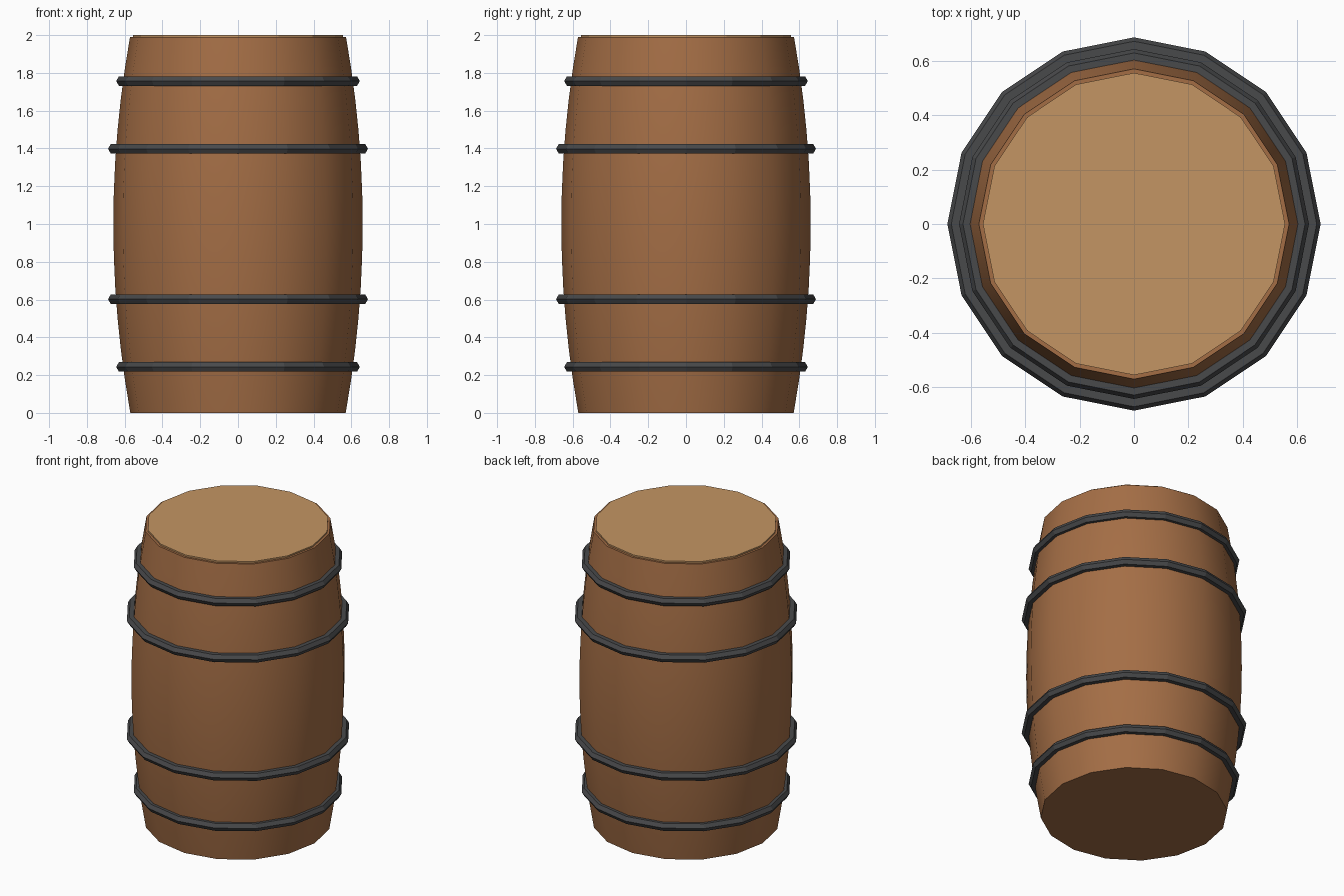
import bpy
import bmesh
from math import radians, cos, sin, pi

SIDES = 16

default_cube = bpy.data.objects.get("Cube")
if default_cube:
    bpy.data.objects.remove(default_cube, do_unlink=True)


def make_material(name, rgb):
    mat = bpy.data.materials.new(name)
    mat.use_nodes = True
    colour = (*rgb, 1.0)
    mat.diffuse_color = colour
    mat.node_tree.nodes["Principled BSDF"].inputs["Base Color"].default_value = colour
    return mat


def lathe(name, profile, mat, closed=False, smooth=False):
    """Spin (radius, height) points round z; open profiles get end caps."""
    bm = bmesh.new()
    rings = []
    for r, z in profile:
        angles = [2 * pi * i / SIDES for i in range(SIDES)]
        rings.append([bm.verts.new((r * cos(a), r * sin(a), z)) for a in angles])
    pairs = list(zip(rings, rings[1:]))
    if closed:
        pairs.append((rings[-1], rings[0]))
    else:
        bm.faces.new(rings[0][::-1])
        bm.faces.new(rings[-1])
    for low, high in pairs:
        for i in range(SIDES):
            j = (i + 1) % SIDES
            bm.faces.new((low[i], low[j], high[j], high[i]))
    bmesh.ops.recalc_face_normals(bm, faces=bm.faces)
    mesh = bpy.data.meshes.new(name)
    bm.to_mesh(mesh)
    bm.free()
    mesh.materials.append(mat)
    obj = bpy.data.objects.new(name, mesh)
    bpy.context.collection.objects.link(obj)
    if smooth:
        bpy.ops.object.select_all(action="DESELECT")
        obj.select_set(True)
        bpy.context.view_layer.objects.active = obj
        bpy.ops.object.shade_smooth_by_angle(angle=radians(35))
    return obj


wood = make_material("barrel wood", (0.37, 0.155, 0.06))
pale_wood = make_material("pale lid wood", (0.55, 0.30, 0.125))
iron = make_material("dark iron", (0.065, 0.067, 0.07))

# Bulging body
STEPS = 12
BODY_TOP = 1.99
heights = [BODY_TOP * i / STEPS for i in range(STEPS + 1)]
body_profile = [(0.57 + 0.09 * (1 - (z - 1) ** 2), z) for z in heights]
lathe("barrel_body", body_profile, wood, smooth=True)

# Lid standing just proud of the rim
lathe("lid", [(0.557, BODY_TOP - 0.01), (0.557, 2.0)], pale_wood)

# Iron hoops with a hexagonal section, mirrored about mid height
HOOP = 0.029
for label, radius, offset in (("outer", 0.616, 0.757), ("inner", 0.659, 0.398)):
    for side, sign in (("upper", 1), ("lower", -1)):
        section = [(radius + HOOP * cos(k * pi / 3),
                    1 + sign * offset + HOOP * sin(k * pi / 3)) for k in range(6)]
        lathe(f"{side}_{label}_hoop", section, iron, closed=True)
